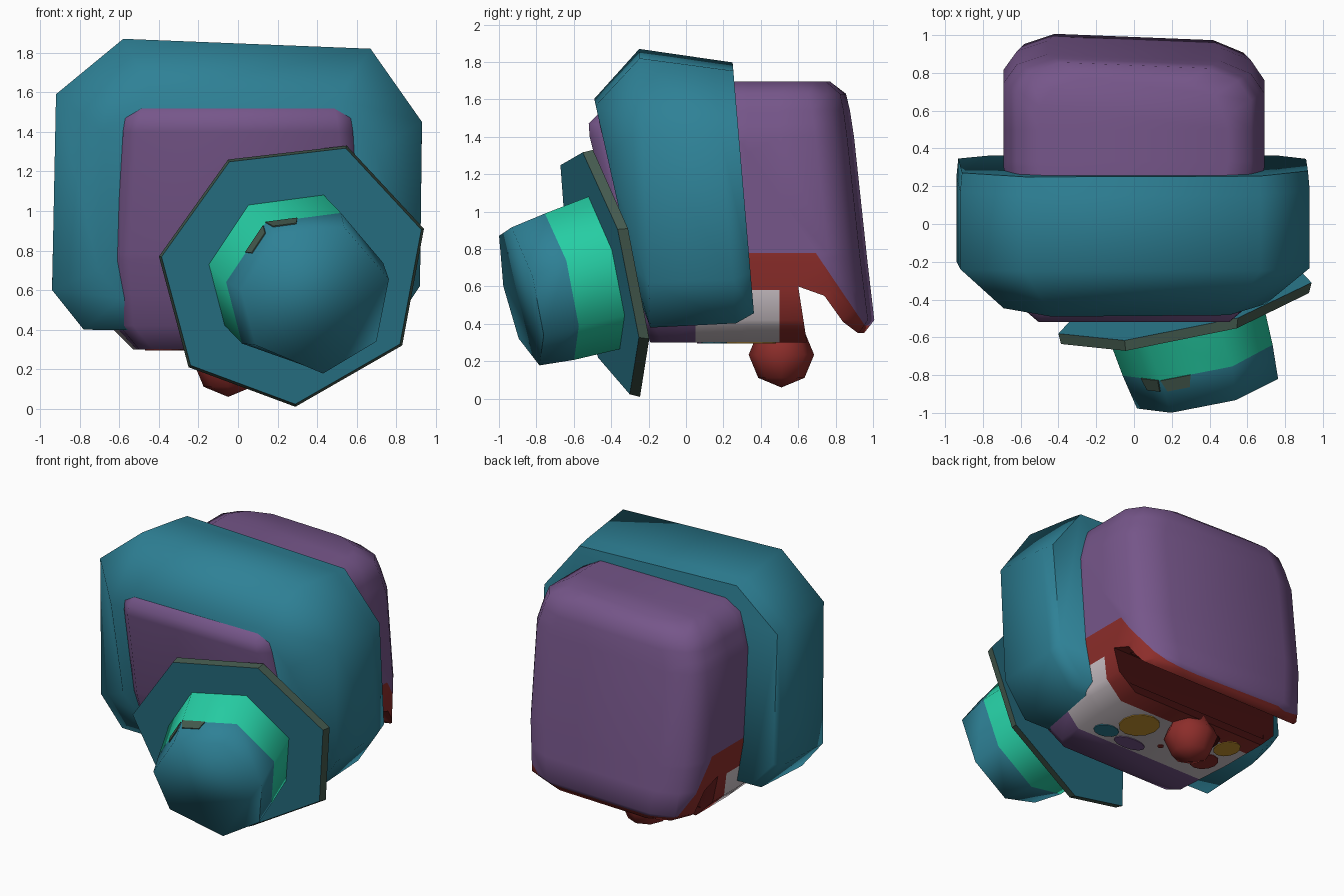
import bpy, bmesh, math
from mathutils import Vector

if "Cube" in bpy.data.objects:
    bpy.data.objects.remove(bpy.data.objects["Cube"])


def srgb(r, g, b):
    return [((c / 255 + 0.055) / 1.055) ** 2.4 if c > 10 else c / 3294 for c in (r, g, b)] + [1.0]


COLOURS = {
    "teal": (46, 129, 150), "green": (38, 207, 165), "olive": (68, 90, 78),
    "purple": (118, 86, 138), "red": (140, 45, 42), "dark_red": (66, 15, 15),
    "bone": (205, 195, 200), "yellow": (200, 150, 48),
}
MATS = {}
for key, rgb in COLOURS.items():
    MATS[key] = bpy.data.materials.new(key)
    MATS[key].diffuse_color = srgb(*rgb)
NAMES = list(COLOURS)
IDX = {n: i for i, n in enumerate(NAMES)}


def smooth(ob, angle):
    bpy.ops.object.select_all(action='DESELECT')
    ob.select_set(True)
    bpy.context.view_layer.objects.active = ob
    bpy.ops.object.shade_smooth_by_angle(angle=math.radians(angle))


def finish(name, bm, colour, angle=50):
    """Turn a bmesh into an object carrying every material slot."""
    bmesh.ops.recalc_face_normals(bm, faces=bm.faces)
    me = bpy.data.meshes.new(name)
    bm.to_mesh(me)
    bm.free()
    for n in NAMES:
        me.materials.append(MATS[n])
    if colour:
        for p in me.polygons:
            p.material_index = IDX[colour]
    ob = bpy.data.objects.new(name, me)
    bpy.context.collection.objects.link(ob)
    if angle:
        smooth(ob, angle)
    return ob


def loft(rings, side_colours=None, cap="teal"):
    """Skin closed rings of equal length and cap both ends."""
    bm = bmesh.new()
    vs = [[bm.verts.new(p) for p in r] for r in rings]
    n = len(vs[0])
    for k in range(len(vs) - 1):
        for i in range(n):
            j = (i + 1) % n
            f = bm.faces.new((vs[k][i], vs[k][j], vs[k + 1][j], vs[k + 1][i]))
            f.material_index = IDX[side_colours[k] if side_colours else cap]
    for r in (vs[0], vs[-1]):
        bm.faces.new(r).material_index = IDX[cap]
    return bm


# ---- big teal hood around the head
outline = [(-0.94, 0.60), (-0.92, 1.59), (-0.58, 1.87), (0.67, 1.82),
           (0.93, 1.45), (0.92, 0.62), (0.76, 0.38), (-0.78, 0.40)]
front, mid, rear, back = [], [], [], []
for x, z in outline:
    zf = 0.95 + (z - 0.95) * 0.71
    front.append((x * 0.75, -0.49 + 0.225 * (1.6 - zf), zf))
    mid.append((x, -0.25 + 0.04 * (1.87 - z), z))
    zr = 1.15 + (z - 1.15) * (0.92 if z > 1.15 else 0.97)
    rear.append((x, 0.15 + 0.085 * (1.79 - zr), zr))
    zb = 1.15 + (z - 1.15) * 0.9
    back.append((x * 0.99, 0.25 + 0.085 * (1.79 - zb), zb))
finish("hood", loft([front, mid, rear, back]), "teal", 75)

# ---- purple head: stacked rings (z, front y, back y, half width, front half width)
levels = [(0.30, -0.19, 0.90, 0.53, 0.50), (0.42, -0.24, 0.99, 0.65, 0.60),
          (0.75, -0.35, 0.95, 0.69, 0.62), (1.40, -0.515, 0.88, 0.69, 0.58),
          (1.47, -0.52, 0.87, 0.67, 0.57), (1.54, -0.45, 0.86, 0.65, 0.55),
          (1.63, -0.20, 0.84, 0.62, 0.54), (1.695, -0.05, 0.76, 0.50, 0.45)]
rings = []
for z, y0, y1, w, wf in levels:
    half = [(wf - 0.07, y0), (wf, y0 + 0.06), (w, 0.3), (w, y1 - 0.16),
            (w - 0.07, y1 - 0.06), (w - 0.23, y1)]
    ring = [(x, y, z) for x, y in half] + [(-x, y, z) for x, y in reversed(half)]
    rings.append([(x, y - (0.04 * x if y > 0.5 else 0), z) for x, y, z in ring])
head = finish("head", loft(rings), "purple", 0)


def cutter(name, prof, hw, colour):
    ob = finish(name, loft([[(s * hw, y, z) for y, z in prof] for s in (-1, 1)]), colour, 0)
    ob.hide_render = True
    m = head.modifiers.new(name, 'BOOLEAN')
    m.operation, m.solver, m.object = 'DIFFERENCE', 'EXACT', ob
    bpy.context.view_layer.objects.active = head
    bpy.ops.object.modifier_apply(modifier=name)
    bpy.data.objects.remove(ob)


# open slot under the back of the head, and the hollow above it
cutter("slot_cutter", [(0.65, 0.2), (0.645, 0.31), (0.60, 0.60), (0.74, 0.55), (0.84, 0.41),
                       (0.92, 0.35), (1.1, 0.35), (1.1, 0.2)], 1.0, "red")
cutter("hollow_cutter", [(0.63, 0.36), (0.61, 0.95), (0.82, 0.95), (0.82, 0.36)], 0.56, "dark_red")

# torn red rim and bone underside, coloured along cut lines
bm = bmesh.new()
bm.from_mesh(head.data)
lip_co, lip_no = Vector((0, 0.70, 0.77)), Vector((0, 0.34, 0.23))
cuts = [((0, 0.05, 0), (0, 1, 0)), ((0, 0.33, 0), (0, 1, 0)), ((0, 0.50, 0), (0, 1, 0)),
        ((0, 0, 0.39), (0, 0, 1)), ((0, 0, 0.58), (0, 0, 1)), ((0, 0, 0.78), (0, 0, 1)),
        (lip_co, lip_no)]
for co, no in cuts:
    bmesh.ops.bisect_plane(bm, geom=bm.verts[:] + bm.edges[:] + bm.faces[:],
                           plane_co=co, plane_no=no)
for f in bm.faces:
    c = f.calc_center_median()
    if f.material_index == IDX["red"] and c.y < 0.66 and c.z < 0.6 and f.normal.y > 0.5:
        f.material_index = IDX["dark_red"]      # front wall of the slot
    if f.material_index != IDX["purple"]:
        continue
    col = "purple"
    if 0.05 < c.y < 0.50 and c.z < 0.58:
        col = "bone"
    elif c.y > 0.33 and c.z < 0.78 and (c - lip_co).dot(lip_no) < 0:
        col = "red"
    elif c.y > 0.6 and c.z < 0.39:
        col = "red"
    f.material_index = IDX[col]
bm.to_mesh(head.data)
bm.free()
smooth(head, 60)


# ---- flat patches on the underside
def patch(name, x, y, rx, ry, colour):
    pts = [(x + rx * math.cos(a), y + ry * math.sin(a)) for a in
           (i * math.tau / 12 for i in range(12))]
    finish(name, loft([[(px, py, z) for px, py in pts] for z in (0.295, 0.302)]), colour, 0)


patch("yellow_patch_right", 0.24, 0.34, 0.13, 0.14, "yellow")
patch("yellow_patch_left", -0.39, 0.47, 0.08, 0.10, "yellow")
patch("teal_patch", 0.36, 0.15, 0.09, 0.07, "teal")
patch("dark_patch", -0.24, 0.40, 0.07, 0.16, "dark_red")
patch("red_patch_left", -0.38, 0.25, 0.09, 0.10, "red")
patch("red_dot", -0.04, 0.22, 0.02, 0.02, "red")
patch("purple_patch", 0.14, 0.12, 0.12, 0.06, "purple")

# ---- red stump below the head
bm = bmesh.new()
bmesh.ops.create_uvsphere(bm, u_segments=8, v_segments=4, radius=0.175)
for v in bm.verts:
    v.co += Vector((-0.05, 0.51, 0.235))
finish("stump", bm, "red", 60)


# ---- seven-sided tilted hat
def tilt(x, z):
    return -0.349 + 0.226 * x - 0.235 * z


AXIS = Vector((0.226, -1, -0.235))
brim = [(-0.05, 1.26), (0.55, 1.33), (0.94, 0.91), (0.83, 0.32),
        (0.29, 0.01), (-0.25, 0.21), (-0.40, 0.77)]
# the rim flares slightly towards the front so the dark edge shows around the brim
face = [Vector((0.27 + (x - 0.27) * 0.98, tilt(x, z) - 0.015, 0.68 + (z - 0.68) * 0.98))
        for x, z in brim]
rim = [Vector((x, tilt(x, z) + 0.04, z)) for x, z in brim]
finish("hat_brim", loft([face, rim], ["olive"]), None, 30)

tip = [(0.14, 0.94), (0.52, 0.99), (0.77, 0.70), (0.70, 0.35),
       (0.40, 0.17), (0.02, 0.33), (-0.06, 0.64)]
top, band, base = [], [], []
for i, (x, z) in enumerate(tip):
    edge = Vector((x, tilt(x, z) - 0.46, z))
    base.append(edge - AXIS * 0.43)
    # the upper left of the band narrows, the lower right stays straight
    band.append(Vector((x, tilt(x, z) - 0.29, z)) if i in (0, 1, 5, 6) else edge - AXIS * 0.16)
    xs, zs = 0.70 + (x - 0.70) * 0.90, 0.25 + (z - 0.25) * 0.90
    top.append(Vector((xs, tilt(xs, zs) - 0.49, zs)))
finish("hat_crown", loft([base, band, top], ["green", "teal"]), None, 85)


# ---- dark marks along the upper edge of the green band
def mark(name, i, u0, u1):
    j = (i + 1) % 7
    out = (band[j] - band[i]).cross(top[i] - band[i]).normalized()
    out *= 1 if out.z > 0 else -1
    pts = []
    for u, v in ((u0, 0.0), (u1, 0.0), (u1 - 0.05, 0.35), (u0 + 0.05, 0.35)):
        lo, hi = band[i].lerp(band[j], u), top[i].lerp(top[j], u)
        pts.append(lo.lerp(hi, v))
    finish(name, loft([[p + out * d for p in pts] for d in (-0.001, 0.006)]), "olive", 0)


mark("band_mark_left", 6, 0.50, 0.95)
mark("band_mark_centre", 0, 0.0, 0.42)

for m in bpy.data.materials:
    if m.users and not m.is_grease_pencil:
        m.use_nodes = True
        m.node_tree.nodes["Principled BSDF"].inputs["Base Color"].default_value = m.diffuse_color
